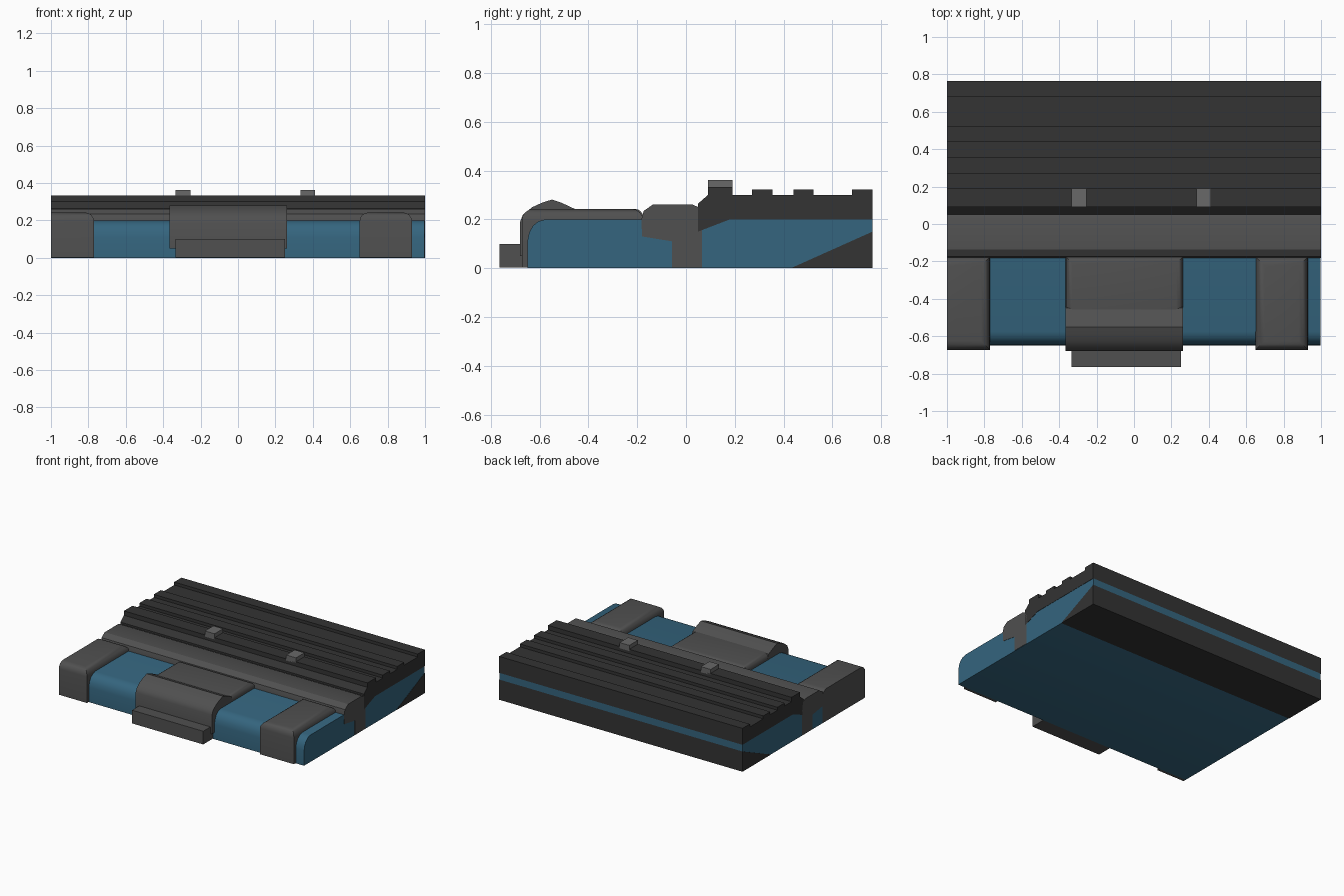
import bpy, bmesh

if "Cube" in bpy.data.objects:
    bpy.data.objects.remove(bpy.data.objects["Cube"])


def material(name, r, g, b):
    m = bpy.data.materials.new(name)
    m.diffuse_color = (r, g, b, 1)
    m.use_nodes = True
    m.node_tree.nodes["Principled BSDF"].inputs["Base Color"].default_value = m.diffuse_color
    return m


BLUE = material("blue", 0.035, 0.13, 0.21)
GREY = material("dark_grey", 0.08, 0.08, 0.08)
BLACK = material("black", 0.033, 0.033, 0.033)
LIGHT = material("mid_grey", 0.14, 0.14, 0.14)


def finish(bm, name, mat, smooth=None):
    bmesh.ops.recalc_face_normals(bm, faces=bm.faces[:])
    me = bpy.data.meshes.new(name)
    bm.to_mesh(me)
    bm.free()
    ob = bpy.data.objects.new(name, me)
    bpy.context.collection.objects.link(ob)
    me.materials.append(mat)
    if smooth:
        bpy.ops.object.select_all(action='DESELECT')
        ob.select_set(True)
        bpy.context.view_layer.objects.active = ob
        bpy.ops.object.shade_smooth_by_angle(angle=smooth)
    return ob


def extrude_x(name, profile, x0, x1, mat, smooth=None):
    """Extrude a (y, z) outline from x0 to x1."""
    bm = bmesh.new()
    face = bm.faces.new([bm.verts.new((x0, y, z)) for y, z in profile])
    geo = bmesh.ops.extrude_face_region(bm, geom=[face])["geom"]
    bmesh.ops.translate(bm, vec=(x1 - x0, 0, 0),
                        verts=[v for v in geo if isinstance(v, bmesh.types.BMVert)])
    return finish(bm, name, mat, smooth)


def box(name, x, y, z, mat, bevel=0, skip_x=None):
    """Box from ranges; optionally rounds the top rim, leaving one x end square."""
    bm = bmesh.new()
    bmesh.ops.create_cube(bm, size=1)
    for v in bm.verts:
        v.co = [r[int(c > 0)] for r, c in zip((x, y, z), v.co)]
    if bevel:
        rim = [e for e in bm.edges
               if all(abs(v.co.z - z[1]) < 1e-5 for v in e.verts)
               and not (skip_x is not None and
                        all(abs(v.co.x - skip_x) < 1e-5 for v in e.verts))]
        bmesh.ops.bevel(bm, geom=rim, offset=bevel, segments=4, profile=0.5,
                        affect='EDGES', clamp_overlap=True)
    return finish(bm, name, mat, 0.6 if bevel else None)


# Blue case body with a rounded front edge
extrude_x("case_body",
          [(-0.65, 0), (-0.65, 0.11), (-0.643, 0.145), (-0.628, 0.173),
           (-0.605, 0.192), (-0.575, 0.2), (0.765, 0.2), (0.765, 0.15), (0.43, 0)],
          -0.998, 0.998, BLUE, 0.5)

# Dark wedge under the rear edge
extrude_x("rear_wedge", [(0.43, 0), (0.765, 0.15), (0.765, 0)], -1, 1, BLACK)

# Ribbed rear deck
deck = [(0.05, 0.15), (0.05, 0.265), (0.09, 0.3)]
for y0, y1, h in [(0.09, 0.19, 0.333), (0.27, 0.355, 0.322),
                  (0.44, 0.522, 0.322), (0.68, 0.765, 0.322)]:
    deck += [(y0, h), (y1, h)]
    if y1 < 0.765:
        deck += [(y1, 0.3)]
        nxt = {0.19: 0.27, 0.355: 0.44, 0.522: 0.68}[y1]
        deck += [(nxt, 0.3)]
deck = [p for i, p in enumerate(deck) if i == 0 or p != deck[i - 1]]
deck += [(0.765, 0.2), (0.18, 0.2)]
extrude_x("rear_deck", deck, -1, 1, BLACK)

# Cross band over the middle
extrude_x("cross_band",
          [(-0.18, 0.13), (-0.183, 0.2), (-0.173, 0.235), (-0.135, 0.261),
           (0.025, 0.261), (0.052, 0.25), (0.066, 0.22), (0.066, 0.002),
           (-0.058, 0.002), (-0.058, 0.11)],
          -1, 1, GREY, 0.5)

# Two small clips on the front rib
for i, x in enumerate((-0.295, 0.373)):
    box(f"rib_clip_{i + 1}", (x - 0.04, x + 0.04), (0.09, 0.19), (0.32, 0.362), LIGHT)

# Corner straps; the left one is cut flush with the side
box("left_strap", (-1, -0.77), (-0.673, -0.175), (0.002, 0.243), GREY, 0.048, -1)
box("right_strap", (0.65, 0.93), (-0.673, -0.175), (0.002, 0.243), GREY, 0.048)

# Centre latch: rounded cover, flat panel behind and foot in front
extrude_x("latch_cover",
          [(-0.68, 0.05), (-0.68, 0.19), (-0.668, 0.22), (-0.63, 0.25),
           (-0.59, 0.268), (-0.55, 0.281), (-0.51, 0.268), (-0.45, 0.24),
           (-0.43, 0.19), (-0.43, 0.05)],
          -0.365, 0.262, GREY, 0.6)
box("latch_panel", (-0.365, 0.262), (-0.5, -0.175), (0.1, 0.243), GREY, 0.035)
box("latch_foot", (-0.335, 0.25), (-0.765, -0.64), (0.002, 0.1), GREY)
